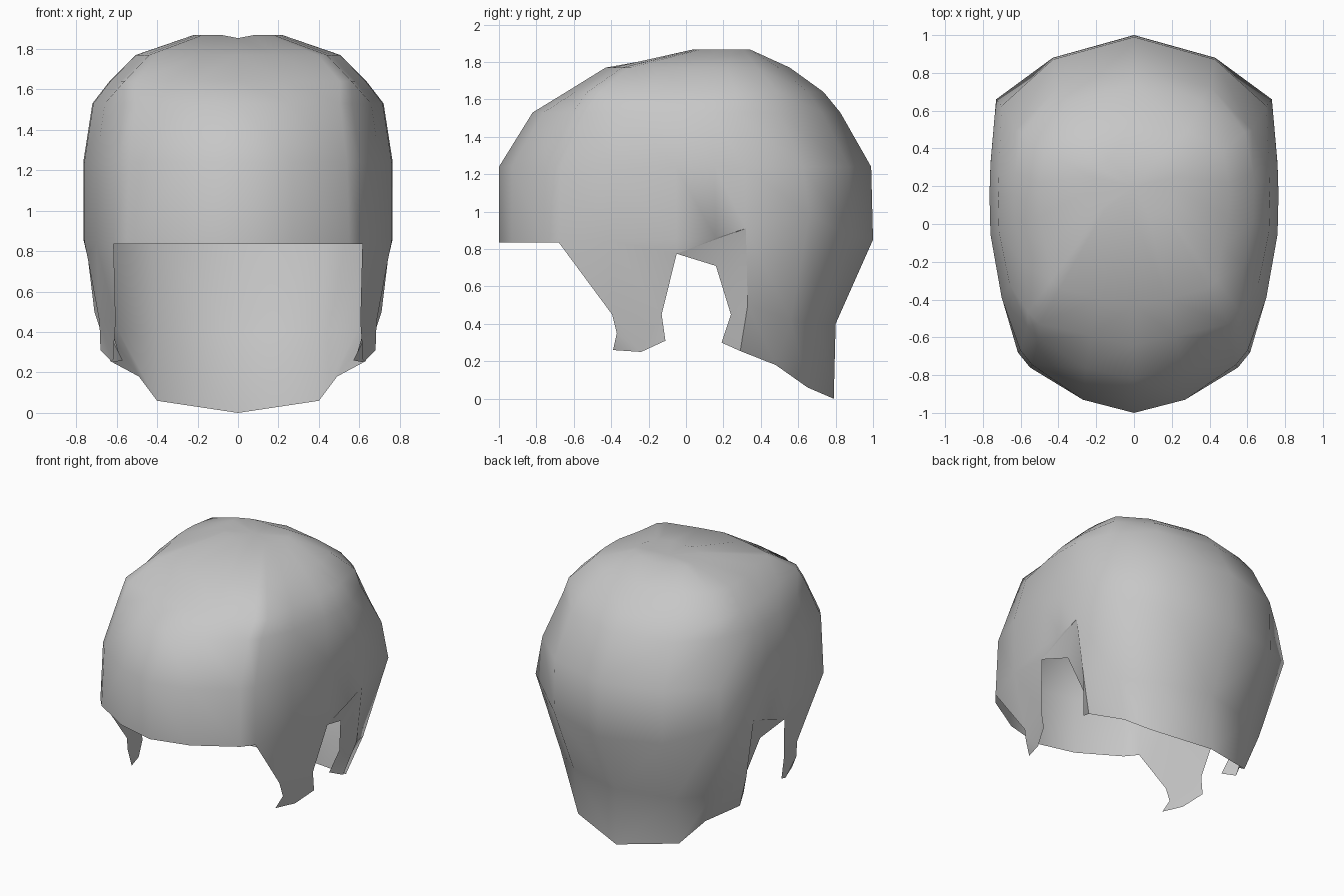
import bpy, bmesh, math

if "Cube" in bpy.data.objects:
    bpy.data.objects.remove(bpy.data.objects["Cube"])

grey = bpy.data.materials.new("shell grey")
grey.diffuse_color = (0.57, 0.57, 0.57, 1)
grey.use_nodes = True
grey.node_tree.nodes["Principled BSDF"].inputs["Base Color"].default_value = grey.diffuse_color

# Half plan outline at the widest level, from brow to back
outline = [(0, -1), (.27, -.93), (.55, -.76), (.615, -.68), (.70, -.39), (.76, -.05),
           (.765, .16), (.76, .32), (.73, .66), (.43, .88), (0, 1)]
# Dome levels: height, front y, back y, half width, front and back corner fullness
levels = [(1.868, .03, .36, .22, 1, 1), (1.77, -.43, .555, .505, 1.08, .98),
          (1.64, -.64, .735, .635, 1.10, .97), (1.53, -.82, .825, .72, .975, .91),
          (1.24, -1, .99, .765, .98, .96)]

bm = bmesh.new()


def vert(x, y, z):
    return bm.verts.new((x, y, z))


def face(*vs):
    bm.faces.new(vs)


# Dome rings, with the lowest ring following the brow and ear height
rings = []
for z, yf, yb, w, front, back in levels:
    mid, half = (yf + yb) / 2, (yb - yf) / 2
    ring = []
    for i, (x, y) in enumerate(outline):
        k = front if i in (2, 3) else back if i == 8 else 1
        ring.append(vert(x * w / .765 * k, mid + y * half * k, z))
    rings.append(ring)
rim_z = [.835] * 4 + [.84, .85, .86, .91, .98, .87, .85]
rim = [vert(x, y, z) for (x, y), z in zip(outline, rim_z)]
rings.append(rim)
for a, b in zip(rings, rings[1:]):
    for i in range(len(outline) - 1):
        face(a[i], b[i], b[i + 1], a[i + 1])

# Crown cap with a slight dip along the middle
top = rings[0]
top[0].co.z = top[-1].co.z = 1.853
crown = vert(0, .2, 1.85)
for i in range(len(top) - 1):
    face(crown, top[i], top[i + 1])

# Cheek guard
notch_front = vert(.745, -.05, .775)
cheek_f, cheek_b = vert(.605, -.395, .45), vert(.685, -.13, .45)
jaw_f = vert(.615, -.37, .35)
tip_f, tip_m, tip_b = vert(.57, -.39, .26), vert(.62, -.24, .25), vert(.68, -.11, .31)
face(rim[3], cheek_f, rim[4])
face(rim[4], cheek_f, cheek_b, notch_front)
face(rim[4], notch_front, rim[5])
face(cheek_f, jaw_f, tip_m, cheek_b)
face(jaw_f, tip_f, tip_m)
face(cheek_b, tip_m, tip_b)

# Ear notch and the folded-in edge behind it
notch_back = vert(.70, .16, .71)
fold, fold_low = vert(.71, .33, .50), vert(.63, .29, .255)
fold_in, fold_tip = vert(.635, .24, .45), vert(.59, .19, .30)
face(rim[5], notch_front, rim[6])
face(rim[6], notch_front, rim[7])
face(notch_front, notch_back, rim[7])
face(rim[7], notch_back, fold_in, fold)
face(fold, fold_in, fold_tip, fold_low)

# Neck guard
neck = [fold, vert(.60, .56, .42), vert(.40, .70, .40), vert(0, .80, .40)]
hem = [fold_low, vert(.49, .48, .18), vert(.40, .65, .06), vert(0, .79, 0)]
for i in range(3):
    face(rim[7 + i], neck[i], neck[i + 1], rim[8 + i])
    face(neck[i], hem[i], hem[i + 1], neck[i + 1])

# Hard creases around the fold
for a, b in ((notch_front, rim[7]), (rim[6], rim[7]), (rim[7], fold), (fold, fold_low)):
    edge = bm.edges.get((a, b))
    if edge:
        edge.smooth = False

# Mirror to the other side and weld the middle
geom = bm.verts[:] + bm.edges[:] + bm.faces[:]
copy = bmesh.ops.duplicate(bm, geom=geom)["geom"]
for v in copy:
    if isinstance(v, bmesh.types.BMVert):
        v.co.x = -v.co.x
bmesh.ops.reverse_faces(bm, faces=[f for f in copy if isinstance(f, bmesh.types.BMFace)])
bmesh.ops.remove_doubles(bm, verts=bm.verts[:], dist=.0005)
bmesh.ops.recalc_face_normals(bm, faces=bm.faces[:])

mesh = bpy.data.meshes.new("helmet_shell")
bm.to_mesh(mesh)
bm.free()
mesh.materials.append(grey)
helmet = bpy.data.objects.new("helmet_shell", mesh)
bpy.context.collection.objects.link(helmet)
bpy.context.view_layer.objects.active = helmet
helmet.select_set(True)
bpy.ops.object.shade_smooth_by_angle(angle=math.radians(60))
